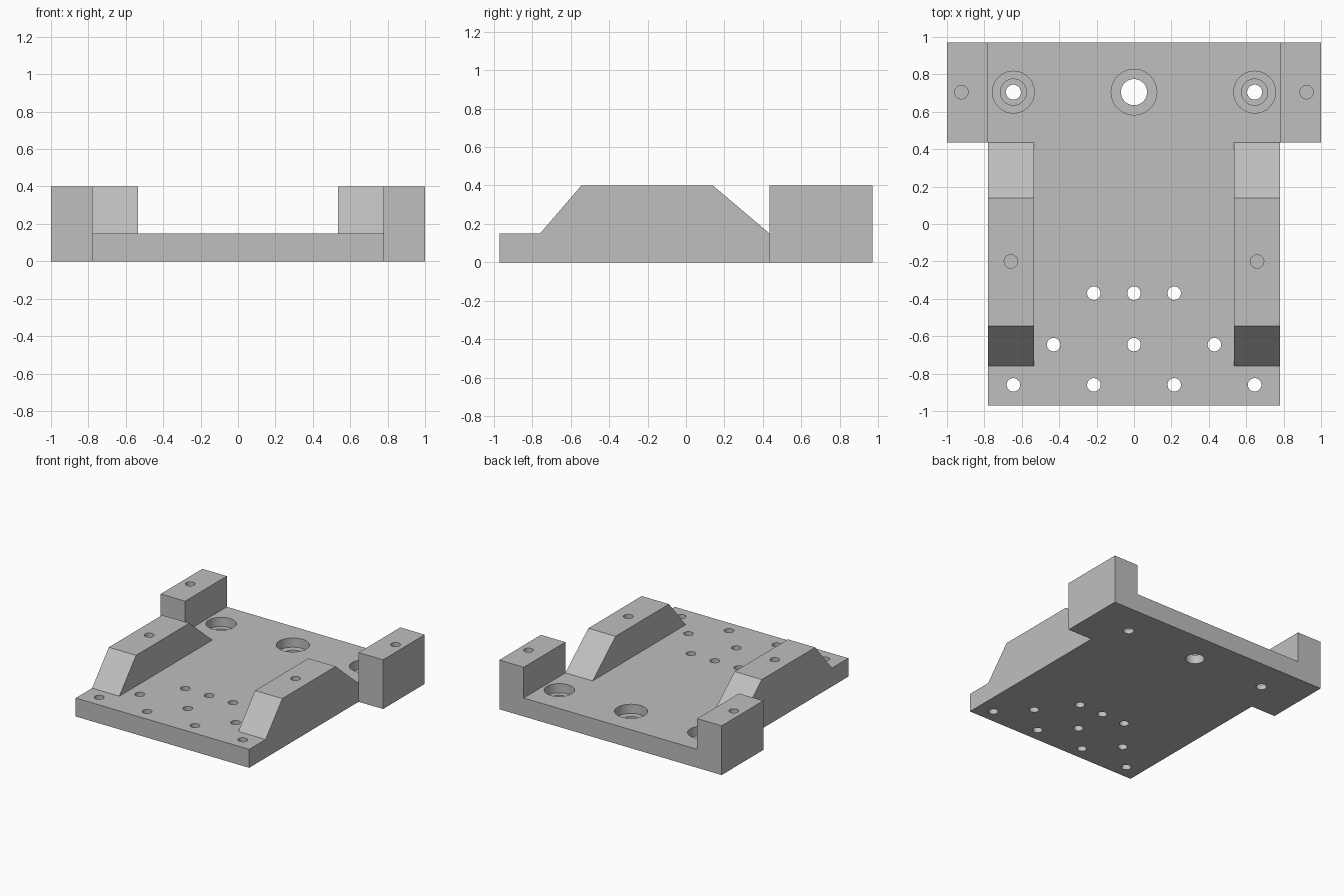
import bpy
import bmesh

cube = bpy.data.objects.get("Cube")
if cube:
    bpy.data.objects.remove(cube, do_unlink=True)

THICK, TOP = 0.15, 0.40      # plate thickness, height of rails and ears
HALF, BACK = 0.78, 0.97      # plate half width and half length
EAR_Y = 0.435                # front face of the ears
HOLE_R = 0.036

metal = bpy.data.materials.new("plain grey")
metal.use_nodes = True
grey = (0.52, 0.52, 0.52, 1)
metal.diffuse_color = grey
metal.node_tree.nodes["Principled BSDF"].inputs["Base Color"].default_value = grey


def add_object(name, bm):
    bmesh.ops.recalc_face_normals(bm, faces=bm.faces)
    mesh = bpy.data.meshes.new(name)
    bm.to_mesh(mesh)
    bm.free()
    mesh.materials.append(metal)
    obj = bpy.data.objects.new(name, mesh)
    bpy.context.scene.collection.objects.link(obj)
    return obj


def prism(name, points, offset):
    """Extrude a closed outline along an offset vector."""
    bm = bmesh.new()
    face = bm.faces.new([bm.verts.new(p) for p in points])
    new = bmesh.ops.extrude_face_region(bm, geom=[face])["geom"]
    verts = [v for v in new if isinstance(v, bmesh.types.BMVert)]
    bmesh.ops.translate(bm, verts=verts, vec=offset)
    return add_object(name, bm)


def box(name, x0, x1, y0, y1, z1):
    return prism(name, [(x0, y0, 0), (x1, y0, 0), (x1, y1, 0), (x0, y1, 0)], (0, 0, z1))


def drill(x, y, radius, z0, z1):
    """Round cutter from z0 up to just past z1."""
    bm = bmesh.new()
    bmesh.ops.create_cone(bm, cap_ends=True, segments=40, radius1=radius,
                          radius2=radius, depth=z1 + 0.05 - z0)
    bmesh.ops.translate(bm, verts=bm.verts, vec=(x, y, (z0 + z1 + 0.05) / 2))
    return add_object("hole_cutter", bm)


def combine(target, tool, operation):
    mod = target.modifiers.new(operation.lower(), 'BOOLEAN')
    mod.operation, mod.solver, mod.object = operation, 'EXACT', tool
    tool.hide_render = True
    bpy.context.view_layer.update()
    graph = bpy.context.evaluated_depsgraph_get()
    mesh = bpy.data.meshes.new_from_object(target.evaluated_get(graph))
    target.modifiers.clear()
    target.data = mesh
    bpy.data.objects.remove(tool, do_unlink=True)


# Base plate
body = box("mounting_plate", -HALF, HALF, -BACK, BACK, THICK)

# Back ears and sloped side rails, fused to the plate
for side in (-1, 1):
    ear = box("ear", side * HALF, side, EAR_Y, BACK, TOP)
    combine(body, ear, 'UNION')
    profile = [(-0.76, 0), (-0.76, THICK), (-0.545, TOP), (0.14, TOP),
               (EAR_Y, THICK), (EAR_Y, 0)]
    rail = prism("rail", [(side * 0.535, y, z) for y, z in profile],
                 (side * (HALF - 0.535), 0, 0))
    combine(body, rail, 'UNION')

# Small through holes in three rows
rows = {-0.86: (-0.645, -0.215, 0.215, 0.645),
        -0.645: (-0.43, 0, 0.43),
        -0.37: (-0.215, 0, 0.215)}
cutters = [drill(x, y, HOLE_R, -0.05, THICK) for y, xs in rows.items() for x in xs]

# Stepped centre hole
HOLE_Y = 0.705
cutters += [drill(0, HOLE_Y, 0.122, 0.075, THICK), drill(0, HOLE_Y, 0.07, -0.05, THICK)]

# Stepped side holes, blind holes in ears and rails
for side in (-1, 1):
    for radius, bottom in ((0.112, 0.075), (0.07, 0.04), (0.04, -0.05)):
        cutters.append(drill(side * 0.645, HOLE_Y, radius, bottom, THICK))
    cutters.append(drill(side * 0.923, HOLE_Y, HOLE_R, 0.2, TOP))
    cutters.append(drill(side * 0.658, -0.2, HOLE_R, 0.2, TOP))

for cutter in cutters:
    combine(body, cutter, 'DIFFERENCE')

# Smooth hole walls, sharp edges elsewhere
bpy.ops.object.select_all(action='DESELECT')
body.select_set(True)
bpy.context.view_layer.objects.active = body
bpy.ops.object.shade_smooth_by_angle(angle=0.5)
